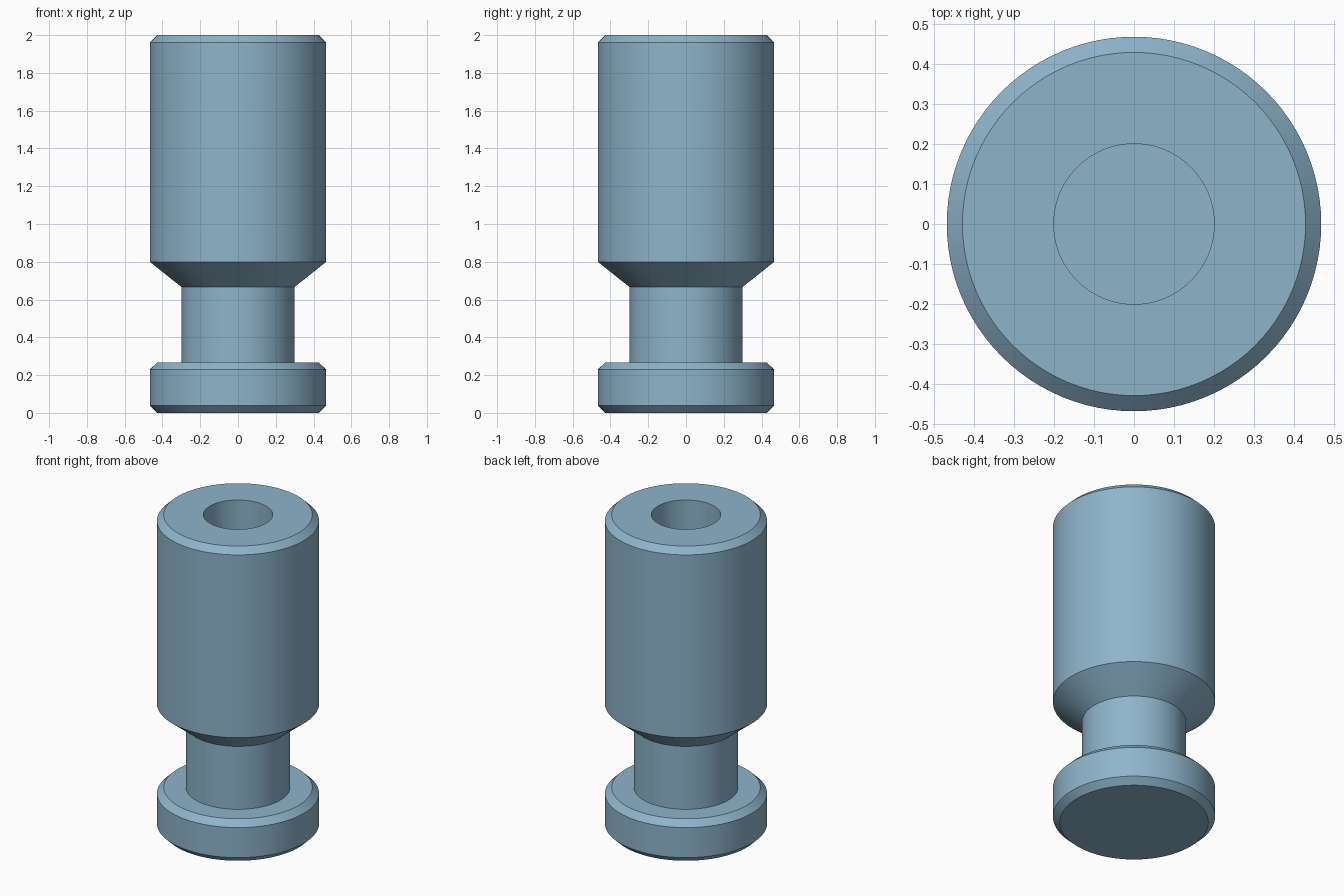
import bpy, bmesh, math

if "Cube" in bpy.data.objects:
    bpy.data.objects.remove(bpy.data.objects["Cube"])

SEGMENTS = 96

# Half-section (radius, height), from the underside centre round to the bore floor
PROFILE = [
    (0.0, 0.0), (0.428, 0.0), (0.467, 0.038), (0.467, 0.229), (0.428, 0.267),  # foot disc
    (0.30, 0.267), (0.30, 0.667),                                             # neck
    (0.467, 0.80), (0.467, 1.962), (0.428, 2.0),                              # body
    (0.20, 2.0), (0.20, 1.0), (0.0, 1.0),                                     # blind bore
]

steel = bpy.data.materials.new("blue_grey_steel")
steel.diffuse_color = (0.27, 0.46, 0.60, 1.0)
steel.use_nodes = True
steel.node_tree.nodes["Principled BSDF"].inputs["Base Color"].default_value = steel.diffuse_color

# Turn the profile about the vertical axis
bm = bmesh.new()
verts = [bm.verts.new((r, 0, z)) for r, z in PROFILE]
edges = [bm.edges.new(pair) for pair in zip(verts, verts[1:])]
bmesh.ops.spin(bm, geom=verts + edges, cent=(0, 0, 0), axis=(0, 0, 1),
               angle=math.tau, steps=SEGMENTS, use_merge=True)
bmesh.ops.remove_doubles(bm, verts=bm.verts, dist=1e-5)
bmesh.ops.recalc_face_normals(bm, faces=bm.faces)

mesh = bpy.data.meshes.new("turned_pin")
bm.to_mesh(mesh)
bm.free()
mesh.materials.append(steel)
pin = bpy.data.objects.new("turned_pin", mesh)
bpy.context.collection.objects.link(pin)

# Smooth round walls, crisp chamfers
bpy.context.view_layer.objects.active = pin
pin.select_set(True)
bpy.ops.object.shade_smooth_by_angle(angle=math.radians(25))
